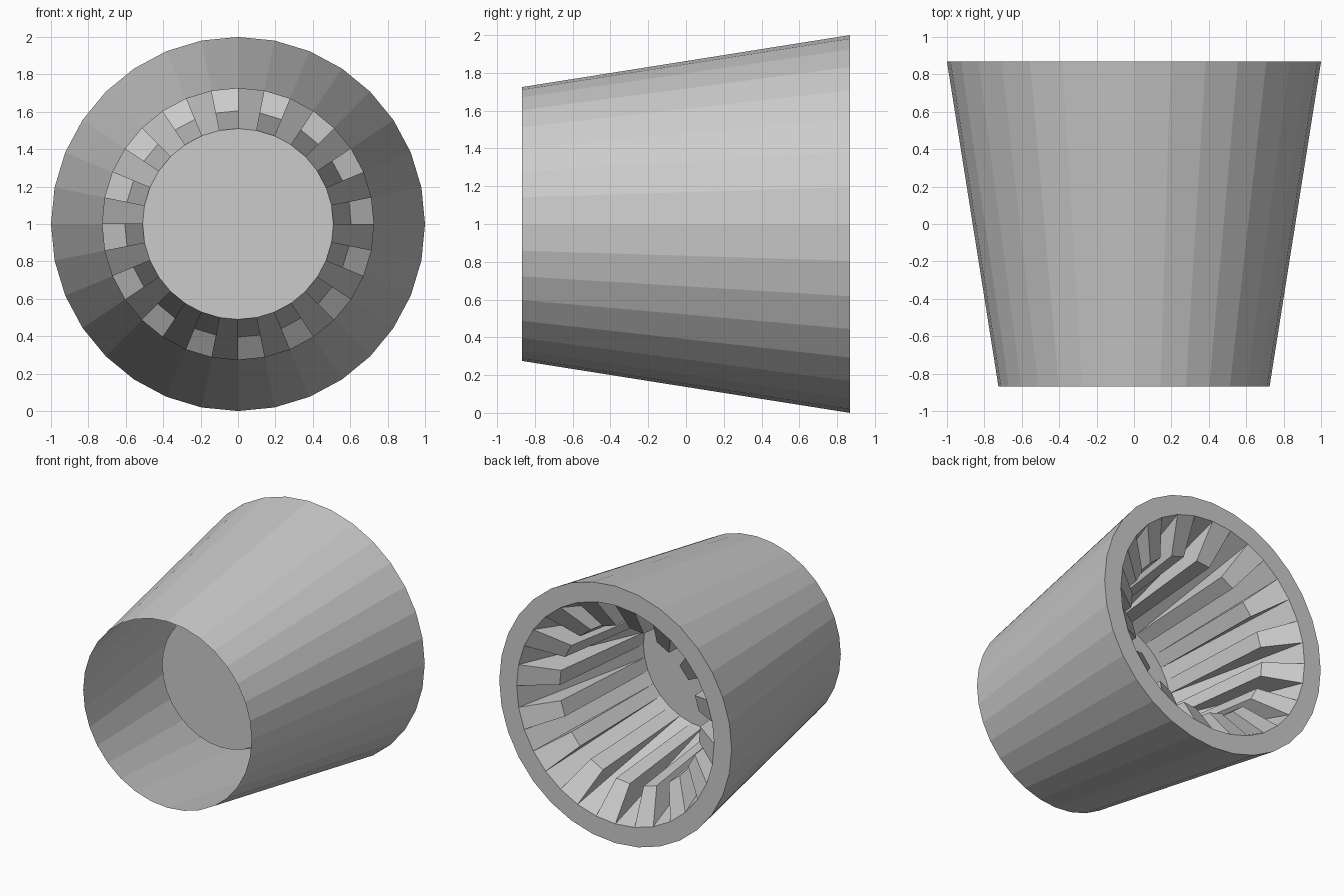
import bpy, bmesh, math

if "Cube" in bpy.data.objects:
    bpy.data.objects.remove(bpy.data.objects["Cube"])

SIDES = 32
AXIS_Z = 1.0
Y_FRONT, Y_BACK = -0.868, 0.868


def ring_point(k, r, y):
    # sectors are counted from the top of the ring
    a = math.pi / 2 + 2 * math.pi * k / SIDES
    return (r * math.cos(a), y, AXIS_Z + r * math.sin(a))


def ring(bm, r, y):
    return [bm.verts.new(ring_point(k, r, y)) for k in range(SIDES)]


def bridge(bm, a, b, k):
    n = (k + 1) % SIDES
    bm.faces.new((a[k], a[n], b[n], b[k]))


def finish(name, bm):
    me = bpy.data.meshes.new(name)
    bm.to_mesh(me)
    bm.free()
    ob = bpy.data.objects.new(name, me)
    bpy.context.collection.objects.link(ob)
    return ob


# outer shell: open tapered sleeve with a flat lip at the wide back end
bm = bmesh.new()
front = ring(bm, 0.725, Y_FRONT)
back = ring(bm, 1.0, Y_BACK)
lip = ring(bm, 0.85, Y_BACK)
for k in range(SIDES):
    bridge(bm, front, back, k)
    bridge(bm, back, lip, k)
finish("outer_shell", bm)

# ribbed cup: grooves run straight, ribs stand inward and slope off at the lip
bm = bmesh.new()
floor = ring(bm, 0.51, -0.205)
crest = ring(bm, 0.605, 0.69)
mouth = ring(bm, 0.85, Y_BACK)
bm.faces.new(floor)
for k in range(SIDES):
    if k % 2 == 0:
        bridge(bm, mouth, crest, k)
        bridge(bm, crest, floor, k)
    else:
        bridge(bm, mouth, floor, k)
    # rib side wall
    side = (floor[k], crest[k], mouth[k])
    bm.faces.new(side if k % 2 == 0 else side[::-1])
bmesh.ops.recalc_face_normals(bm, faces=bm.faces)
# the cup faces its hollow side
floor_face = max(bm.faces, key=lambda f: len(f.verts))
if floor_face.normal.y < 0:
    bmesh.ops.reverse_faces(bm, faces=bm.faces)
finish("ribbed_cup", bm)
